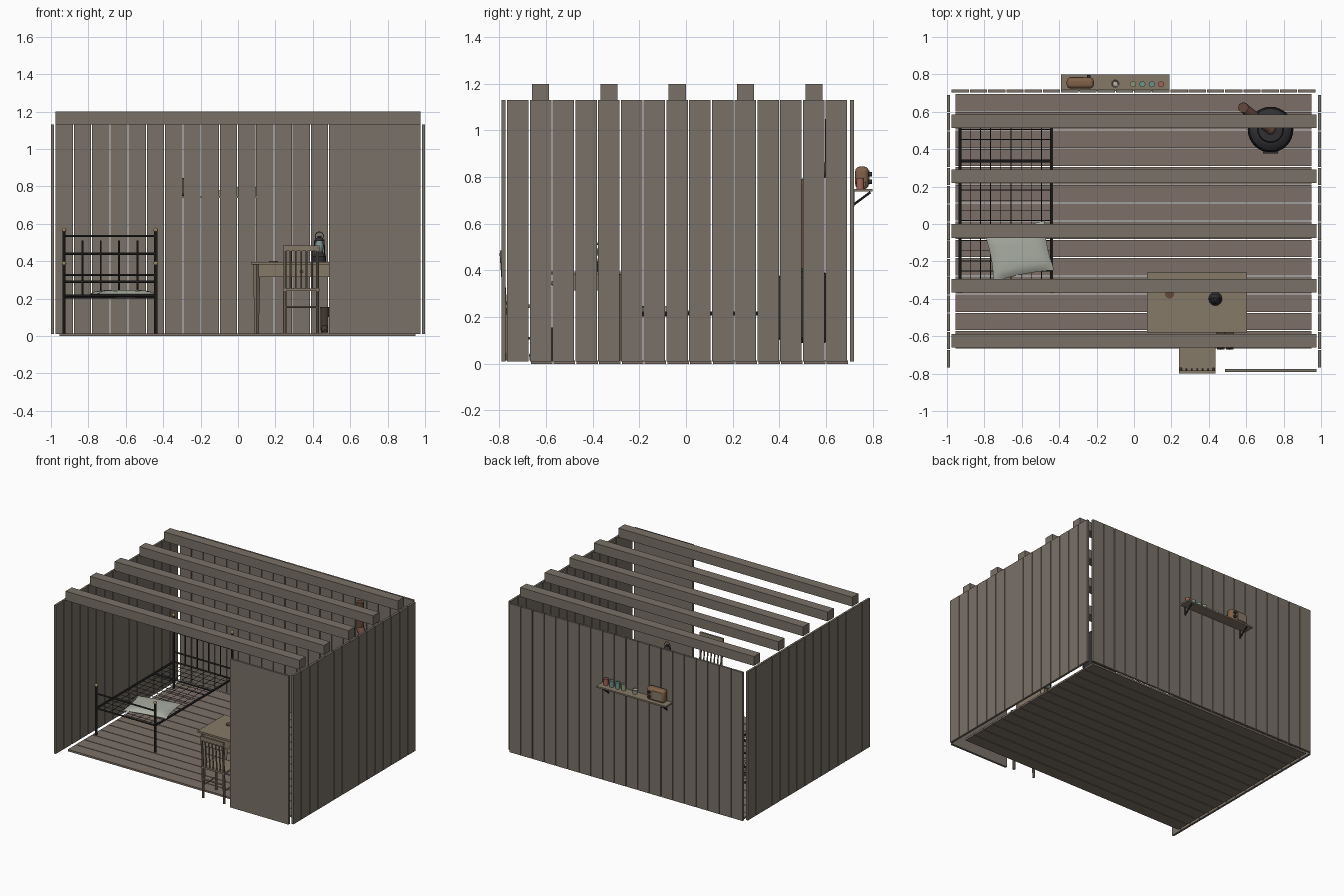
import bpy, bmesh, math
from mathutils import Vector, Matrix

if "Cube" in bpy.data.objects:
    bpy.data.objects.remove(bpy.data.objects["Cube"])

def mat(name, r, g, b):
    m = bpy.data.materials.new(name)
    m.diffuse_color = (r, g, b, 1)
    m.use_nodes = True
    m.node_tree.nodes["Principled BSDF"].inputs["Base Color"].default_value = m.diffuse_color
    return m

WOOD = mat("weathered_wood", 0.19, 0.165, 0.135)
FLOOR = mat("floor_wood", 0.2, 0.16, 0.135)
PALE = mat("furniture_wood", 0.24, 0.195, 0.14)
IRON = mat("iron", 0.03, 0.03, 0.033)
BRASS = mat("brass", 0.35, 0.27, 0.12)
CLOTH = mat("pillow_cloth", 0.4, 0.42, 0.36)
RUST = mat("rust", 0.13, 0.065, 0.045)
BROWN = mat("radio_brown", 0.22, 0.12, 0.065)
CREAM = mat("cream", 0.5, 0.47, 0.4)
LEATHER = mat("leather", 0.06, 0.04, 0.03)
GLASS = mat("lamp_glass", 0.2, 0.28, 0.28)

def box(bm, x0, x1, y0, y1, z0, z1):
    m = Matrix.Translation(((x0+x1)/2, (y0+y1)/2, (z0+z1)/2)) @ Matrix.Diagonal((x1-x0, y1-y0, z1-z0, 1))
    bmesh.ops.create_cube(bm, size=1, matrix=m)

def rod(bm, p, q, r, r2=None, n=8):
    p, q = Vector(p), Vector(q)
    d = q - p
    m = Matrix.Translation((p+q)/2) @ d.to_track_quat('Z', 'Y').to_matrix().to_4x4()
    bmesh.ops.create_cone(bm, cap_ends=True, segments=n, radius1=r,
                          radius2=r if r2 is None else r2, depth=d.length, matrix=m)

def ball(bm, c, r, s=(1, 1, 1)):
    bmesh.ops.create_uvsphere(bm, u_segments=16, v_segments=10, radius=r,
                              matrix=Matrix.Translation(c) @ Matrix.Diagonal((*s, 1)))

def lathe(bm, c, prof, n=24):
    rings = [[bm.verts.new((c[0]+r*math.cos(i*math.tau/n), c[1]+r*math.sin(i*math.tau/n), z))
              for i in range(n)] for r, z in prof]
    for a, b in zip(rings, rings[1:]):
        for i in range(n):
            bm.faces.new((a[i], a[(i+1) % n], b[(i+1) % n], b[i]))
    bm.faces.new(rings[0][::-1])
    bm.faces.new(rings[-1])

def make(name, material, build, smooth=False, bevel=0):
    bm = bmesh.new()
    build(bm)
    me = bpy.data.meshes.new(name)
    bm.to_mesh(me)
    bm.free()
    if smooth:
        me.shade_smooth()
        me.set_sharp_from_angle(angle=math.radians(35))
    me.materials.append(material)
    ob = bpy.data.objects.new(name, me)
    bpy.context.collection.objects.link(ob)
    if bevel:
        mod = ob.modifiers.new("bevel", 'BEVEL')
        mod.width, mod.segments = bevel, 4
    return ob

# Plank walls, front panel, floor and roof beams
P, W = 0.0975, 0.0925
def side_wall(x0, x1):
    return lambda bm: [box(bm, x0, x1, -0.767+i*P, -0.767+i*P+W, 0.01, 1.13) for i in range(15)]
make("left_wall", WOOD, side_wall(-1, -0.984))
make("right_wall", WOOD, side_wall(0.984, 1))
make("back_wall", WOOD, lambda bm: [box(bm, -0.975+i*P, -0.975+i*P+W, 0.703, 0.719, 0.01, 1.13) for i in range(20)])
make("front_panel", WOOD, lambda bm: box(bm, 0.487, 0.975, -0.79, -0.774, 0.01, 1.13))
make("floor", FLOOR, lambda bm: [box(bm, -0.955, 0.95, -0.665+i*P, -0.665+i*P+W, 0, 0.014) for i in range(14)])
make("roof_beams", WOOD, lambda bm: [box(bm, -0.977, 0.975, -0.66+i*0.293, -0.587+i*0.293, 1.13, 1.2) for i in range(5)])

# Iron bed
L, R, FOOT, HEAD, MESH = -0.93, -0.44, -0.36, 0.56, 0.215
def bed(bm):
    for x in (L, R):
        rod(bm, (x, FOOT, 0.014), (x, FOOT, 0.38), 0.009)
        rod(bm, (x, HEAD, 0.014), (x, HEAD, 0.56), 0.009)
        rod(bm, (x, FOOT, MESH), (x, HEAD, MESH), 0.008)
    for y, zs in ((FOOT, (0.326, MESH)), (HEAD, (0.535, 0.44, 0.29, MESH))):
        for z in zs:
            rod(bm, (L, y, z), (R, y, z), 0.006)
    for i in range(4):
        x = L + 0.098*(i+1)
        rod(bm, (x, HEAD, MESH), (x, HEAD, 0.51), 0.005)
    rod(bm, (L, 0.335, MESH-0.008), (R, 0.335, MESH-0.008), 0.006)
make("bed_frame", IRON, bed, True)
def springs(bm):
    for i in range(1, 9):
        x = L + i*(R-L)/9
        rod(bm, (x, FOOT, MESH), (x, HEAD, MESH), 0.002, n=4)
    for i in range(1, 17):
        y = FOOT + i*(HEAD-FOOT)/17
        rod(bm, (L, y, MESH), (R, y, MESH), 0.002, n=4)
make("bed_springs", IRON, springs)
make("bed_knobs", BRASS, lambda bm: [ball(bm, (x, y, z), 0.012) for x in (L, R) for y, z in ((FOOT, 0.388), (HEAD, 0.567))], True)
def pillow(bm):
    for s in (1, -1):
        g = bmesh.ops.create_grid(bm, x_segments=14, y_segments=12, size=1)["verts"]
        for v in g:
            u, w = v.co.x, v.co.y
            v.co = (0.165*u*(1-0.07*(1-w*w)), 0.135*w*(1-0.07*(1-u*u)),
                    s*0.022*((1-u**4)*(1-w**4))**0.6)
        if s < 0:
            bmesh.ops.reverse_faces(bm, faces=list({f for v in g for f in v.link_faces}))
    bmesh.ops.remove_doubles(bm, verts=bm.verts, dist=0.0005)
p = make("pillow", CLOTH, pillow, True)
p.location, p.rotation_euler = (-0.615, -0.145, 0.225), (0, 0, math.radians(11))

# Table with drawer
def table(bm):
    box(bm, 0.07, 0.605, -0.58, -0.26, 0.382, 0.396)
    for y in (-0.56, -0.29):
        box(bm, 0.1, 0.575, y, y+0.012, 0.315, 0.382)
    for x in (0.09, 0.572):
        box(bm, x, x+0.012, -0.55, -0.285, 0.315, 0.382)
    for x in (0.1, 0.575):
        for y in (-0.55, -0.29):
            rod(bm, (x, y, 0.014), (x, y, 0.382), 0.011, 0.02, 4)
make("table", PALE, table)
make("drawer", PALE, lambda bm: box(bm, 0.22, 0.46, -0.565, -0.555, 0.325, 0.375))
make("drawer_knob", BRASS, lambda bm: ball(bm, (0.34, -0.572, 0.345), 0.009), True)
make("coaster", RUST, lambda bm: lathe(bm, (0.19, -0.375), [(0.024, 0.396), (0.024, 0.402)]))

# Chair
def chair(bm):
    box(bm, 0.24, 0.435, -0.785, -0.6, 0.24, 0.253)
    for x in (0.25, 0.425):
        rod(bm, (x, -0.772, 0.014), (x, -0.775, 0.25), 0.009)
        rod(bm, (x, -0.775, 0.25), (x, -0.791, 0.475), 0.008)
        rod(bm, (x, -0.615, 0.014), (x, -0.615, 0.24), 0.009)
        rod(bm, (x, -0.774, 0.11), (x, -0.615, 0.11), 0.005)
    for y in (-0.774, -0.615):
        rod(bm, (0.25, y, 0.155), (0.425, y, 0.155), 0.006)
    box(bm, 0.24, 0.435, -0.798, -0.784, 0.455, 0.485)
    for i in range(5):
        x = 0.28 + i*0.029
        rod(bm, (x, -0.776, 0.25), (x, -0.79, 0.46), 0.005)
make("chair", PALE, chair)

# Oil lamp on the table
LC = (0.435, -0.4)
make("lamp_base", IRON, lambda bm: lathe(bm, LC, [(0.035, 0.396), (0.036, 0.425), (0.022, 0.44), (0.02, 0.452)]), True)
make("lamp_glass", GLASS, lambda bm: lathe(bm, LC, [(0.016, 0.452), (0.024, 0.475), (0.022, 0.49), (0.015, 0.508)]), True)
def lamp_top(bm):
    lathe(bm, LC, [(0.026, 0.508), (0.02, 0.52), (0.011, 0.526), (0.011, 0.535)])
    for s in (-1, 1):
        rod(bm, (LC[0]+s*0.029, LC[1], 0.43), (LC[0]+s*0.024, LC[1], 0.515), 0.003)
    ring = [(LC[0]+0.022*math.cos(a*math.tau/16), LC[1], 0.535+0.022*math.sin(a*math.tau/16)) for a in range(17)]
    for a, b in zip(ring, ring[1:]):
        rod(bm, a, b, 0.002, n=6)
make("lamp_top", IRON, lamp_top, True)

# Boots beside the chair
def boots(bm):
    for x in (0.463, 0.512):
        box(bm, x-0.02, x+0.02, -0.67, -0.56, 0.014, 0.024)
        ball(bm, (x, -0.635, 0.035), 0.021, (1, 1.8, 1.2))
        rod(bm, (x, -0.583, 0.024), (x, -0.58, 0.155), 0.021, 0.024, 14)
make("boots", LEATHER, boots, True)

# Stove and bent flue pipe
SC = (0.73, 0.505)
def stove(bm):
    lathe(bm, SC, [(0.09, 0.09), (0.112, 0.11), (0.12, 0.16), (0.122, 0.24), (0.12, 0.32),
                   (0.112, 0.37), (0.09, 0.39), (0.07, 0.395), (0.065, 0.41)], 32)
    for i in range(4):
        a = math.pi/4 + i*math.pi/2
        c, s = math.cos(a), math.sin(a)
        rod(bm, (SC[0]+0.1*c, SC[1]+0.1*s, 0.014), (SC[0]+0.08*c, SC[1]+0.08*s, 0.12), 0.01, 0.016)
    box(bm, 0.69, 0.77, 0.376, 0.4, 0.19, 0.28)
make("stove", IRON, stove, True)
def flue(bm):
    pts = [(*SC, 0.4), (*SC, 0.765), (0.585, 0.622, 0.85), (0.585, 0.622, 1.05)]
    for a, b in zip(pts, pts[1:]):
        rod(bm, a, b, 0.027, n=16)
    for q in pts[1:3]:
        ball(bm, q, 0.028)
make("stove_pipe", RUST, flue, True)

# Shelf outside the back wall
make("shelf", PALE, lambda bm: box(bm, -0.39, 0.19, 0.71, 0.8, 0.738, 0.749))
def brackets(bm):
    for x in (-0.345, 0.145):
        rod(bm, (x, 0.718, 0.682), (x, 0.79, 0.735), 0.005)
        box(bm, x-0.005, x+0.005, 0.717, 0.723, 0.675, 0.738)
make("shelf_brackets", IRON, brackets)
make("radio", BROWN, lambda bm: box(bm, -0.36, -0.215, 0.725, 0.783, 0.749, 0.845), True, 0.02)
make("radio_grille", PALE, lambda bm: box(bm, -0.345, -0.27, 0.78, 0.787, 0.768, 0.828), False, 0.003)
make("radio_knobs", IRON, lambda bm: [rod(bm, (-0.242, 0.78, z), (-0.242, 0.796, z), 0.01, n=14) for z in (0.78, 0.812)], True)
make("cup", CREAM, lambda bm: lathe(bm, (-0.1, 0.75), [(0.015, 0.749), (0.022, 0.78), (0.018, 0.78), (0.013, 0.755)]), True)
for i, c in enumerate([(0.28, 0.3, 0.17), (0.15, 0.3, 0.25), (0.17, 0.27, 0.25), (0.36, 0.13, 0.09)]):
    x = -0.005 + i*0.05
    make(f"can_{i+1}", mat(f"can_colour_{i+1}", *c), lambda bm: lathe(
        bm, (x, 0.747), [(0.016, 0.749), (0.016, 0.797), (0.014, 0.797), (0.014, 0.795)], 16), True)
